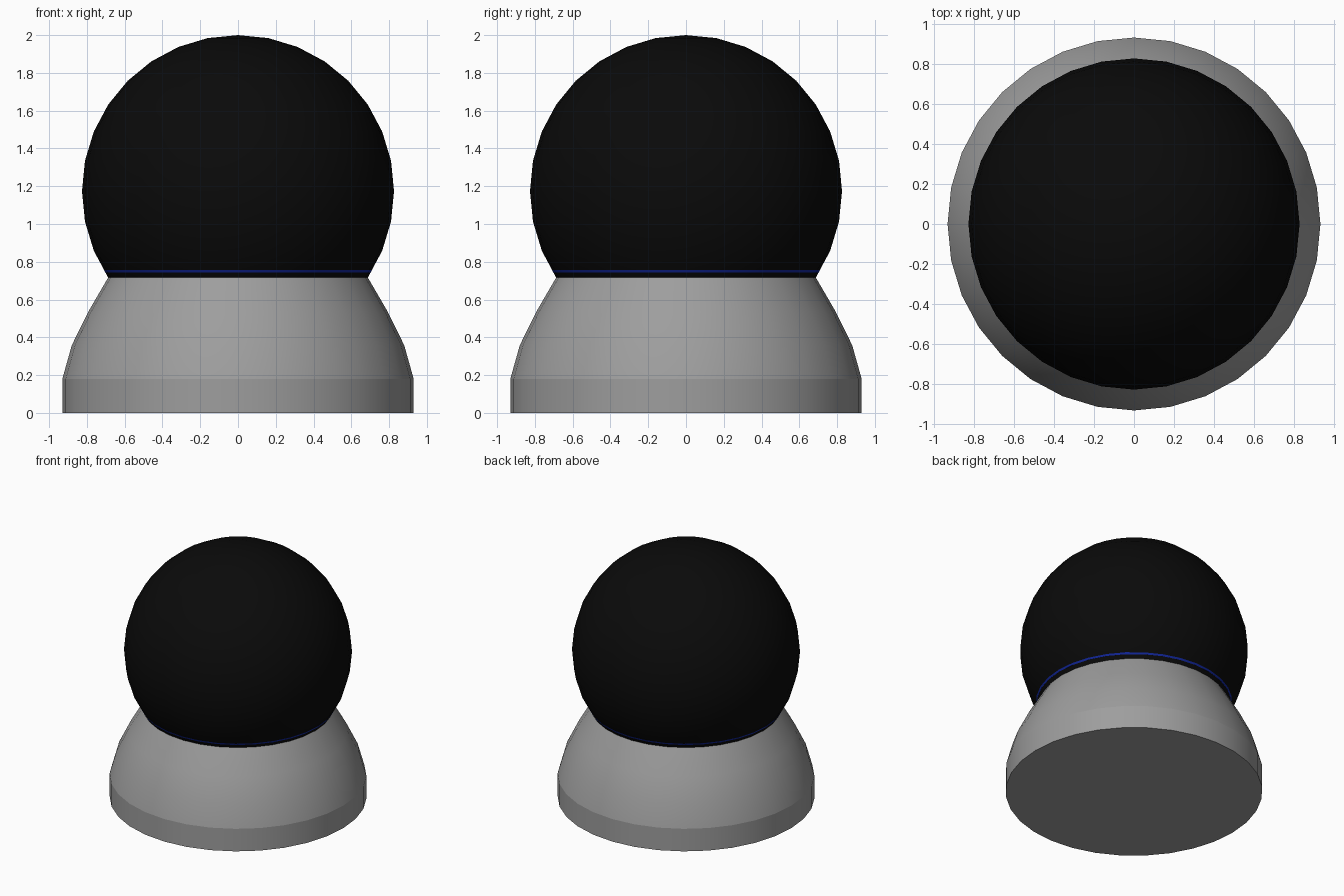
import bpy, bmesh
from math import cos, sin, pi, radians

if "Cube" in bpy.data.objects:
    bpy.data.objects.remove(bpy.data.objects["Cube"])

SEG = 32


def paint(obj, name, color):
    mat = bpy.data.materials.new(name)
    mat.diffuse_color = color
    mat.use_nodes = True
    mat.node_tree.nodes["Principled BSDF"].inputs["Base Color"].default_value = mat.diffuse_color
    obj.data.materials.append(mat)


def finish(name, bm, sharp=None):
    """Turn a bmesh into a smooth-shaded object, creasing edges over an angle."""
    bmesh.ops.recalc_face_normals(bm, faces=bm.faces)
    for f in bm.faces:
        f.smooth = True
    if sharp is not None:
        for e in bm.edges:
            if len(e.link_faces) == 2 and e.calc_face_angle() > sharp:
                e.smooth = False
    me = bpy.data.meshes.new(name)
    bm.to_mesh(me)
    bm.free()
    obj = bpy.data.objects.new(name, me)
    bpy.context.collection.objects.link(obj)
    return obj


def lathe(bm, profile, closed=False):
    """Spin (radius, z) points around z; returns the vertex rings."""
    rings = [[bm.verts.new((r * cos(2 * pi * i / SEG), r * sin(2 * pi * i / SEG), z))
              for i in range(SEG)] for r, z in profile]
    pairs = list(zip(rings, rings[1:]))
    if closed:
        pairs.append((rings[-1], rings[0]))
    for a, b in pairs:
        for i in range(SEG):
            j = (i + 1) % SEG
            bm.faces.new((a[i], a[j], b[j], b[i]))
    return rings


# Grey domed base with a straight foot and closed underside
bm = bmesh.new()
rings = lathe(bm, [(0.93, 0), (0.93, 0.18), (0.88, 0.358), (0.793, 0.535), (0.687, 0.717)])
bm.faces.new(rings[0])
bm.faces.new(rings[-1])
base = finish("base", bm, radians(30))
# crease where the foot meets the dome
for e in base.data.edges:
    if all(abs(base.data.vertices[v].co.z - 0.18) < 1e-4 for v in e.vertices):
        e.use_edge_sharp = True
paint(base, "dark_grey", (0.34, 0.34, 0.34, 1))

# Black globe resting in the base
bm = bmesh.new()
bmesh.ops.create_uvsphere(bm, u_segments=SEG, v_segments=16, radius=0.826)
bmesh.ops.translate(bm, verts=bm.verts, vec=(0, 0, 1.174))
globe = finish("globe", bm)
paint(globe, "black", (0.003, 0.003, 0.003, 1))

# Thin blue light ring, almost flush with the globe
bm = bmesh.new()
lathe(bm, [(0.703, 0.744), (0.710, 0.757), (0.69, 0.757), (0.69, 0.744)], closed=True)
ring = finish("light_ring", bm, radians(30))
paint(ring, "blue", (0.006, 0.02, 0.33, 1))
